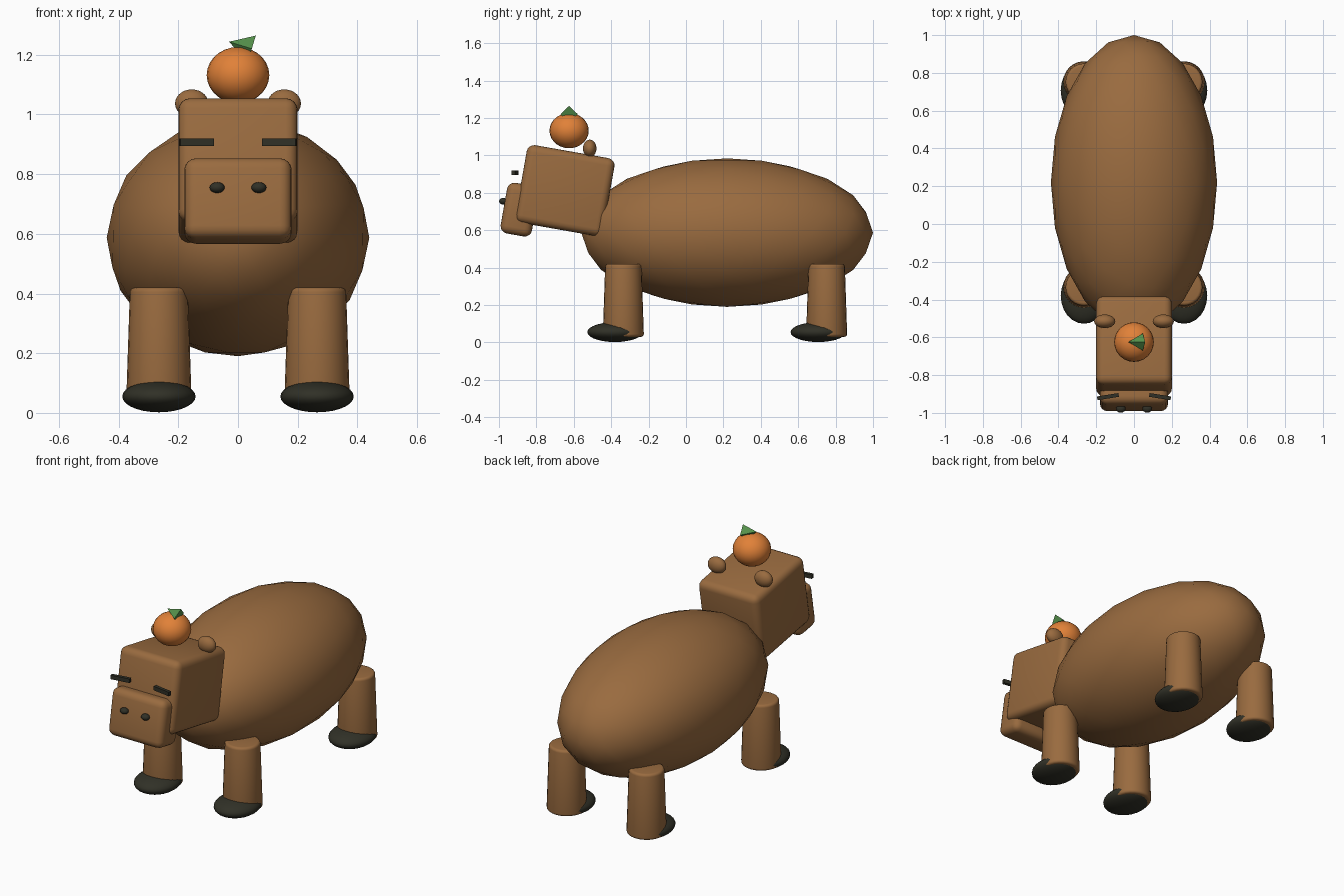
import bpy
from math import radians

cube = bpy.data.objects.get("Cube")
if cube:
    bpy.data.objects.remove(cube, do_unlink=True)


def material(name, colour):
    m = bpy.data.materials.new(name)
    m.use_nodes = True
    m.diffuse_color = (*colour, 1)
    m.node_tree.nodes["Principled BSDF"].inputs["Base Color"].default_value = (*colour, 1)
    return m


FUR = material("brown_fur", (0.32, 0.147, 0.05))
DARK = material("dark_horn", (0.03, 0.03, 0.02))
ORANGE = material("orange_peel", (0.75, 0.22, 0.04))
GREEN = material("leaf_green", (0.09, 0.28, 0.07))
TILT = (radians(-10), 0, 0)


def finish(name, mat, scale=(1, 1, 1), bevel=0, smooth=60):
    ob = bpy.context.object
    ob.name = name
    ob.scale = scale
    ob.data.materials.append(mat)
    bpy.ops.object.transform_apply(location=False, rotation=False, scale=True)
    if bevel:
        mod = ob.modifiers.new("Rounded edges", "BEVEL")
        mod.width, mod.segments, mod.limit_method = bevel, 4, "ANGLE"
        bpy.ops.object.modifier_apply(modifier=mod.name)
    if smooth:
        bpy.ops.object.shade_smooth_by_angle(angle=radians(smooth))
    return ob


def ellipsoid(name, loc, radii, mat, rot=(0, 0, 0)):
    bpy.ops.mesh.primitive_uv_sphere_add(segments=24, ring_count=14, location=loc, rotation=rot)
    return finish(name, mat, radii)


def block(name, loc, size, mat, bevel=0, rot=TILT):
    bpy.ops.mesh.primitive_cube_add(size=1, location=loc, rotation=rot)
    return finish(name, mat, size, bevel)


# Body
bpy.ops.mesh.primitive_ico_sphere_add(subdivisions=3, location=(0, 0.22, 0.587))
finish("body", FUR, (0.44, 0.78, 0.397))

# Head and snout, tipped up together
block("head", (0, -0.647, 0.812), (0.4, 0.476, 0.422), FUR, 0.04)
block("snout", (0, -0.89, 0.71), (0.36, 0.17, 0.275), FUR, 0.04)

for side, word in ((1, "left"), (-1, "right")):
    # Face details
    ellipsoid(f"{word}_ear", (side * 0.155, -0.515, 1.037), (0.056, 0.036, 0.047), FUR)
    ellipsoid(f"{word}_nostril", (side * 0.07, -0.977, 0.755), (0.025, 0.022, 0.018), DARK)
    block(f"{word}_closed_eye", (side * 0.138, -0.914, 0.907), (0.115, 0.02, 0.024), DARK,
          rot=(0, 0, side * radians(-9)))
    # Legs with hooves
    for end, y in (("front", -0.335), ("rear", 0.752)):
        bpy.ops.mesh.primitive_cone_add(vertices=24, radius1=0.11, radius2=0.097, depth=0.39,
                                        location=(side * 0.265, y, 0.225))
        finish(f"{end}_{word}_leg", FUR, bevel=0.015)
        ellipsoid(f"{end}_{word}_hoof", (side * 0.265, y - 0.045, 0.055),
                  (0.123, 0.148, 0.053), DARK)

# Fruit and its leaf
ellipsoid("fruit", (0, -0.625, 1.132), (0.105, 0.105, 0.094), ORANGE)
bpy.ops.mesh.primitive_cone_add(vertices=4, radius1=0.046, depth=0.08,
                                location=(0.008, -0.625, 1.232), rotation=(0, radians(-73), 0))
finish("leaf", GREEN, smooth=0)
